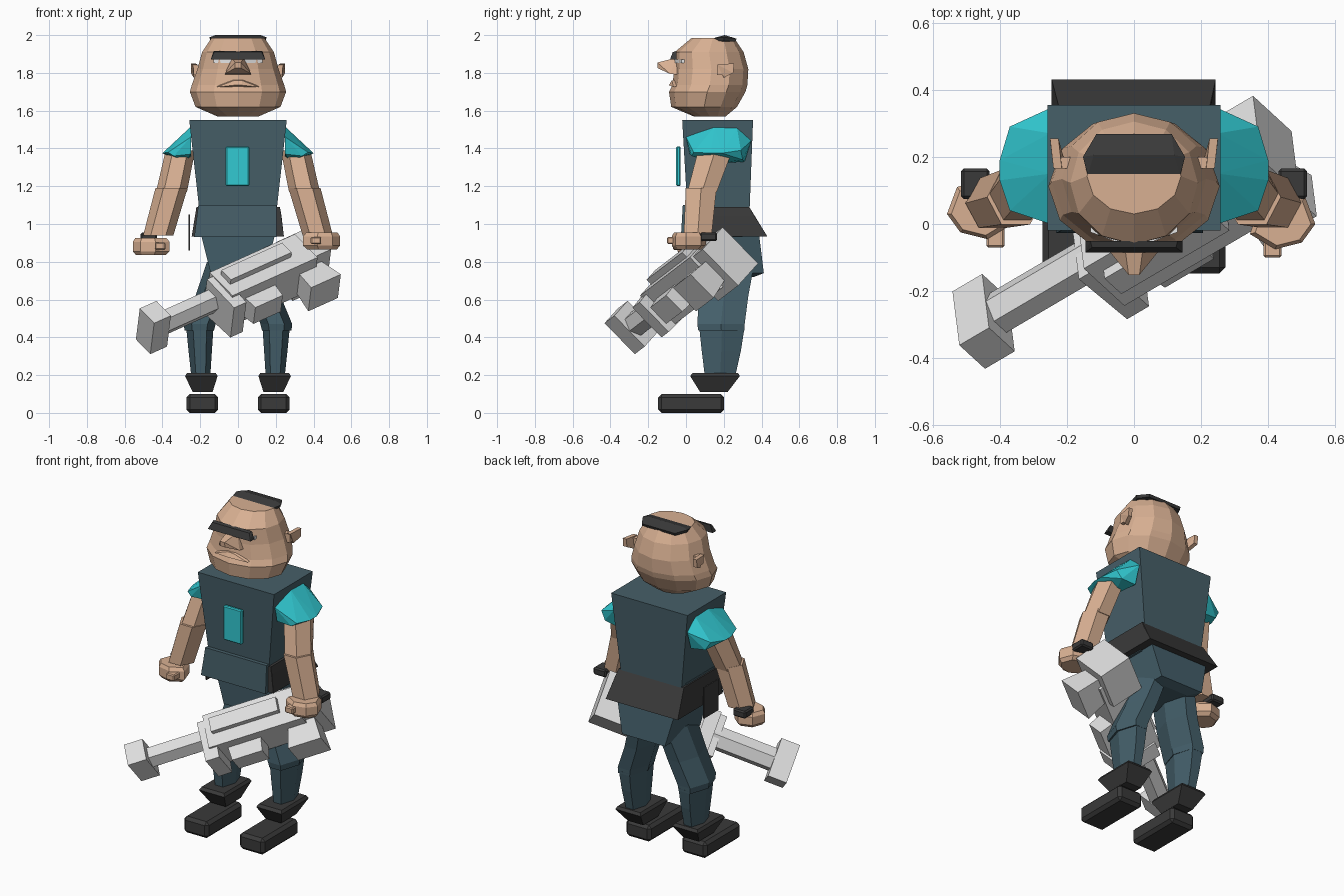
import bpy, bmesh, math
from mathutils import Vector

if "Cube" in bpy.data.objects:
    bpy.data.objects.remove(bpy.data.objects["Cube"])


def material(name, rgb):
    m = bpy.data.materials.new(name)
    m.diffuse_color = (*rgb, 1)
    m.use_nodes = True
    m.node_tree.nodes["Principled BSDF"].inputs["Base Color"].default_value = m.diffuse_color
    return m


SKIN = material("skin", (0.69, 0.435, 0.29))
SHIRT = material("dark_teal_cloth", (0.062, 0.115, 0.14))
PANTS = material("trouser_blue", (0.058, 0.115, 0.145))
CYAN = material("bright_cyan", (0.032, 0.59, 0.65))
BLACK = material("near_black", (0.042, 0.042, 0.042))
METAL = material("light_grey_metal", (0.74, 0.74, 0.74))
WHITE = material("eye_white", (0.85, 0.85, 0.85))


def finish(name, bm, mat, bevel=0):
    bmesh.ops.recalc_face_normals(bm, faces=bm.faces)
    me = bpy.data.meshes.new(name)
    bm.to_mesh(me)
    bm.free()
    me.materials.append(mat)
    ob = bpy.data.objects.new(name, me)
    bpy.context.collection.objects.link(ob)
    if bevel:
        mod = ob.modifiers.new("bevel", 'BEVEL')
        mod.width, mod.segments = bevel, 1
    return ob


def hull(name, pts, mat, bevel=0):
    """Solid wrapped around a handful of corner points."""
    bm = bmesh.new()
    for p in pts:
        bm.verts.new(p)
    bmesh.ops.convex_hull(bm, input=bm.verts)
    loose = [v for v in bm.verts if not v.link_faces]
    bmesh.ops.delete(bm, geom=loose, context='VERTS')
    bmesh.ops.dissolve_limit(bm, angle_limit=0.02, verts=bm.verts, edges=bm.edges)
    return finish(name, bm, mat, bevel)


def loft(name, rings, mat, n, phase=0.0):
    """Rings of (cx, cy, z, rx, ry) joined into a capped tube."""
    bm = bmesh.new()
    loops = []
    for cx, cy, z, rx, ry in rings:
        loops.append([bm.verts.new((cx + rx * math.sin(a), cy - ry * math.cos(a), z))
                      for a in (2 * math.pi * (i + phase) / n for i in range(n))])
    for lo, hi in zip(loops, loops[1:]):
        for i in range(n):
            j = (i + 1) % n
            bm.faces.new((lo[i], lo[j], hi[j], hi[i]))
    bm.faces.new(loops[0])
    bm.faces.new(loops[-1])
    return finish(name, bm, mat)


def corners(x0, x1, y0, y1, z0, z1):
    return [(x, y, z) for x in (x0, x1) for y in (y0, y1) for z in (z0, z1)]


def rect(x0, x1, y0, y1, z):
    return [(x, y, z) for x in (x0, x1) for y in (y0, y1)]


def sym(pts):
    return [(s * x, y, z) for x, y, z in pts for s in (1, -1)]


# Head: faceted rings of (z, half width, front y, back y)
head = [(1.57, .11, .04, .21), (1.62, .225, -.078, .27), (1.70, .255, -.09, .315),
        (1.735, .245, -.072, .325), (1.82, .215, -.062, .33), (1.91, .19, -.06, .305),
        (1.985, .14, .03, .255)]
loft("head", [(0, (f + b) / 2, z, w, (b - f) / 2) for z, w, f, b in head], SKIN, 12)
hull("hair_patch", sym([(.112, .268, 1.981), (.112, .262, 1.965), (.152, .20, 1.988), (.145, .20, 1.97),
                        (.138, .145, 1.984), (.13, .15, 1.965), (.12, .205, 2.0)]), BLACK)
hull("eyebrow", sym([(.13, -.05, 1.915), (.145, -.085, 1.87), (.145, -.05, 1.87), (.125, -.07, 1.91)]), BLACK)
hull("nose", sym([(.07, -.045, 1.79), (.03, -.05, 1.88), (.016, -.152, 1.855),
                  (.016, -.15, 1.825), (.07, -.085, 1.795)]), SKIN)
hull("upper_lip", sym([(.115, -.04, 1.73), (.02, -.075, 1.76), (.11, -.066, 1.725),
                       (.02, -.09, 1.735), (.03, -.05, 1.765)]), SKIN)
for side, sg in (("left", -1), ("right", 1)):
    hull(side + "_eye", [(sg * x, y, z) for z in (1.853, 1.872)
                         for x, y in ((.035, -.060), (.13, -.024), (.13, 0), (.035, 0))], WHITE)
    # Ear: short stem carrying a flared flap
    hull(side + "_ear_stem", corners(sg * .18, sg * .235, .165, .20, 1.79, 1.84), SKIN)
    hull(side + "_ear_flap", [(sg * (x + d), y, z) for d in (0, -.025) for x, y, z in
         [(.24, .165, 1.845), (.25, .255, 1.85), (.25, .25, 1.80), (.235, .20, 1.775)]], SKIN)

# Torso, hem, belt, hip plate and chest badge
hull("torso", rect(-.258, .258, -.02, .355, 1.55) + rect(-.20, .20, .01, .335, 1.03), SHIRT)
hull("shirt_hem", rect(-.21, .205, -.017, .30, 1.10) + rect(-.232, .205, -.027, .30, .93), SHIRT)
hull("belt", rect(-.22, .222, 0, .335, 1.09) + rect(-.225, .23, 0, .36, 1.045)
     + rect(-.245, .243, -.005, .43, .935), BLACK)
hull("hip_plate", corners(-.262, -.254, .06, .2, .86, 1.05), BLACK)
hull("chest_badge", corners(-.065, .06, -.052, -.028, 1.20, 1.41), CYAN, .006)

# Pelvis
hull("pelvis", rect(-.20, .20, .06, .385, .96) + rect(-.145, .145, .07, .412, .74)
     + rect(-.08, .08, .12, .36, .72), PANTS)

for side, sg in (("left", -1), ("right", 1)):
    # Domed short sleeve
    sleeve = [(.25, .0, 1.46), (.25, .15, 1.515), (.25, .27, 1.51), (.25, .345, 1.44),
              (.25, .31, 1.33), (.25, .02, 1.37), (.37, .29, 1.39), (.40, .19, 1.375),
              (.40, .13, 1.375), (.37, .04, 1.38), (.34, .03, 1.36), (.34, .30, 1.34),
              (.28, .16, 1.32)]
    hull(side + "_sleeve", [(sg * x, y, z) for x, y, z in sleeve], CYAN)

    # Arm in two six-sided segments
    loft(side + "_upper_arm", [(sg * .352, .085, 1.17, .082, .09),
                               (sg * .305, .155, 1.39, .078, .105)], SKIN, 6, .5)
    loft(side + "_forearm", [(sg * .422, .062, .94, .08, .085),
                             (sg * .352, .08, 1.19, .085, .094)], SKIN, 6, .5)

    # Fist, thumb and wrist strap; one hand hangs a little lower
    dy, dz = (0.03, -.03) if sg < 0 else (0, 0)
    fist = [(.345, -.03), (.375, .06), (.43, .105), (.51, .08), (.54, 0), (.50, -.055), (.42, -.075)]
    hull(side + "_fist", [(sg * (.452 + (x - .452) * k + (.017 if sg < 0 else 0)), y * k + dy, z + dz)
                          for x, y in fist
                          for z, k in ((.865, .8), (.885, 1), (.935, 1), (.955, .85))], SKIN)
    hull(side + "_thumb", corners(sg * .385, sg * .44, -.10 + dy, -.03 + dy, .893 + dz, .932 + dz), SKIN, .006)
    hull(side + "_wrist_strap", corners(sg * .43, sg * .515, .075, .165, .91, .955), BLACK, .008)

    # Leg: thigh flaring to the knee, narrow shin
    loft(side + "_thigh", [(sg * .205, .187, .435, .078, .14), (sg * .203, .185, .47, .084, .145),
                           (sg * .145, .20, .62, .08, .15),
                           (sg * .092, .225, .80, .072, .16)], PANTS, 6, .5)
    loft(side + "_shin", [(sg * .197, .18, .19, .05, .092), (sg * .20, .187, .33, .062, .12),
                          (sg * .202, .19, .45, .072, .138)], PANTS, 6, .5)

    # Boot cuff and shoe
    hull(side + "_boot_cuff", rect(sg * .135, sg * .24, .075, .22, .11)
         + rect(sg * .108, sg * .28, .022, .285, .195)
         + rect(sg * .118, sg * .27, .035, .275, .212), BLACK)
    hull(side + "_shoe", corners(sg * .105, sg * .273, -.147, .202, 0, .10), BLACK, .018)

# Large weapon, laid out along its own axes: length, underside, flank
D = Vector((.80, .47, .36)).normalized()
U = Vector((.09, -.696, .713))
U = (U - U.dot(D) * D).normalized()
S = D.cross(U)
MUZZLE = Vector((-.448, -.29, .452))


def gun(name, a, s, u, taper=1.0):
    """Box over ranges a, s, u; taper scales the far underside end."""
    am, um = sum(a) / 2, sum(u) / 2
    pts = []
    for si, sv in enumerate(s):
        k = taper if si else 1
        pts += [MUZZLE + D * (am + (av - am) * k) + S * sv + U * (um + (uv - um) * k)
                for av in a for uv in u]
    hull(name, pts, METAL)


gun("muzzle_block", (-.055, .055), (-.065, .065), (-.115, .115))
hull("barrel", [MUZZLE + D * a + S * (.063 * math.cos(t)) + U * (.07 * math.sin(t))
                for a in (.04, .44) for t in (math.pi * i / 3 for i in range(6))], METAL)
gun("receiver_front", (.38, .47), (-.055, .185), (-.125, .12), .9)
gun("receiver_body", (.42, .98), (-.085, .12), (-.11, .125))
gun("flank_plate", (.46, .86), (-.04, .045), (.11, .16))
gun("magazine", (.51, .71), (.10, .20), (-.075, .06), .9)
gun("top_rail", (.5, .9), (-.115, -.07), (-.06, .06))
gun("rear_block", (.86, 1.085), (-.095, .10), (-.155, .115))
gun("stock_grip", (.875, 1.025), (.07, .245), (-.085, .05), 1.3)
